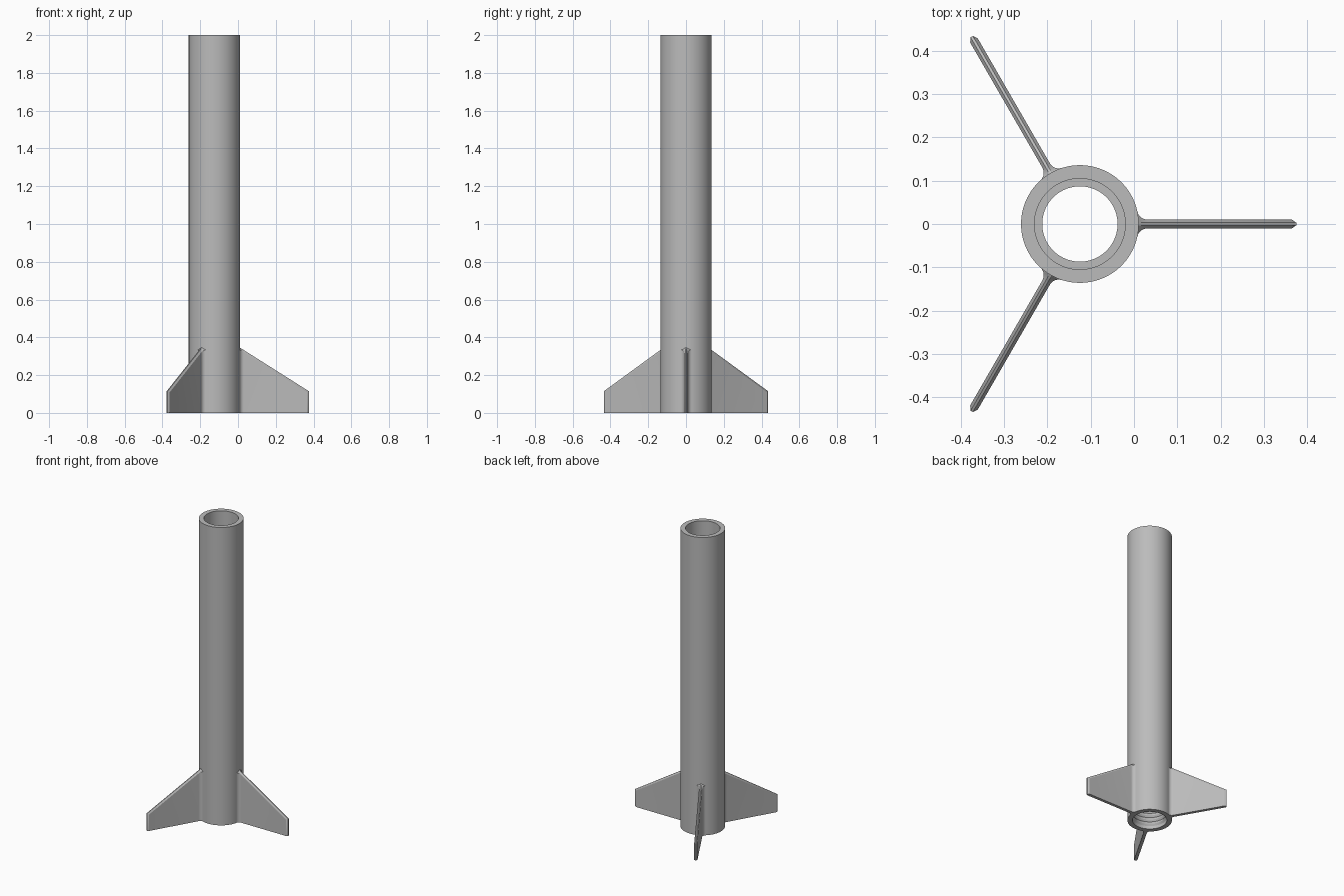
import bpy, bmesh, math
from mathutils import Matrix

cube = bpy.data.objects.get("Cube")
if cube:
    bpy.data.objects.remove(cube)

CENTRE_X = -0.125
R = 0.136          # tube outer radius
BORE = 0.105       # tube inner radius
LIP = 0.087        # narrow stop inside the tube
HALF = 0.01        # fin half thickness
RIDGE = 0.003      # half width of the bevelled fin edge

grey = bpy.data.materials.new("plain_grey")
grey.use_nodes = True
colour = (0.5, 0.5, 0.5, 1)
grey.diffuse_color = colour
grey.node_tree.nodes["Principled BSDF"].inputs["Base Color"].default_value = colour


def finish(name, bm, angle):
    bmesh.ops.recalc_face_normals(bm, faces=bm.faces)
    mesh = bpy.data.meshes.new(name)
    bm.to_mesh(mesh)
    bm.free()
    mesh.materials.append(grey)
    obj = bpy.data.objects.new(name, mesh)
    bpy.context.collection.objects.link(obj)
    bpy.ops.object.select_all(action='DESELECT')
    obj.select_set(True)
    bpy.context.view_layer.objects.active = obj
    bpy.ops.object.shade_smooth_by_angle(angle=math.radians(angle))
    return obj


def bridge(bm, loops, closed):
    pairs = zip(loops, loops[1:] + loops[:1] if closed else loops[1:])
    for a, b in pairs:
        for i in range(len(a)):
            j = (i + 1) % len(a)
            bm.faces.new((a[i], a[j], b[j], b[i]))


# Body tube: turned wall with a grooved socket and a stop above it
profile = [(BORE, 2), (R, 2), (R, 0), (BORE, 0)]
pitch = 0.03
for k in range(5):
    z = 0.02 + k * pitch
    profile += [(BORE, z), (BORE - 0.008, z + pitch * 0.4),
                (BORE - 0.008, z + pitch * 0.6)]
profile += [(BORE, 0.18), (LIP, 0.18), (LIP, 0.22), (BORE, 0.22)]
bm = bmesh.new()
SEG = 96
loops = []
for r, z in profile:
    loops.append([bm.verts.new((r * math.cos(math.tau * i / SEG),
                                r * math.sin(math.tau * i / SEG), z))
                  for i in range(SEG)])
bridge(bm, loops, True)
body = finish("body_tube", bm, 30)
body.location.x = CENTRE_X

# Fin stations: (distance from axis, half thickness), flared at the root
fillet = 0.024
cy = HALF + fillet
cx = math.sqrt((R + fillet) ** 2 - cy ** 2)
start = math.pi + math.atan2(cy, cx)
stations = [(0.122, 0.04)]
for i in range(9):
    a = start + (1.5 * math.pi - start) * i / 8
    stations.append((cx + fillet * math.cos(a), cy + fillet * math.sin(a)))
stations += [(0.49, HALF), (0.5, RIDGE)]


def top_height(r):
    return 0.345 - (r - R) * 0.632


# Three fins around the tube, bevelled along the top and tip
for n, name in enumerate(("left_fin", "back_right_fin", "front_right_fin")):
    bm = bmesh.new()
    loops = []
    for r, w in stations:
        top = top_height(max(r, R))
        shoulder = top - 0.012
        loops.append([bm.verts.new((r, y, z)) for y, z in (
            (-w, 0), (w, 0), (w, shoulder), (RIDGE, top),
            (-RIDGE, top), (-w, shoulder))])
    bridge(bm, loops, False)
    bm.faces.new(loops[0])
    bm.faces.new(loops[-1])
    bmesh.ops.remove_doubles(bm, verts=bm.verts, dist=0.0001)
    bmesh.ops.transform(bm, verts=bm.verts,
                        matrix=Matrix.Rotation(math.tau * n / 3, 4, 'Z'))
    fin = finish(name, bm, 25)
    fin.location.x = CENTRE_X
